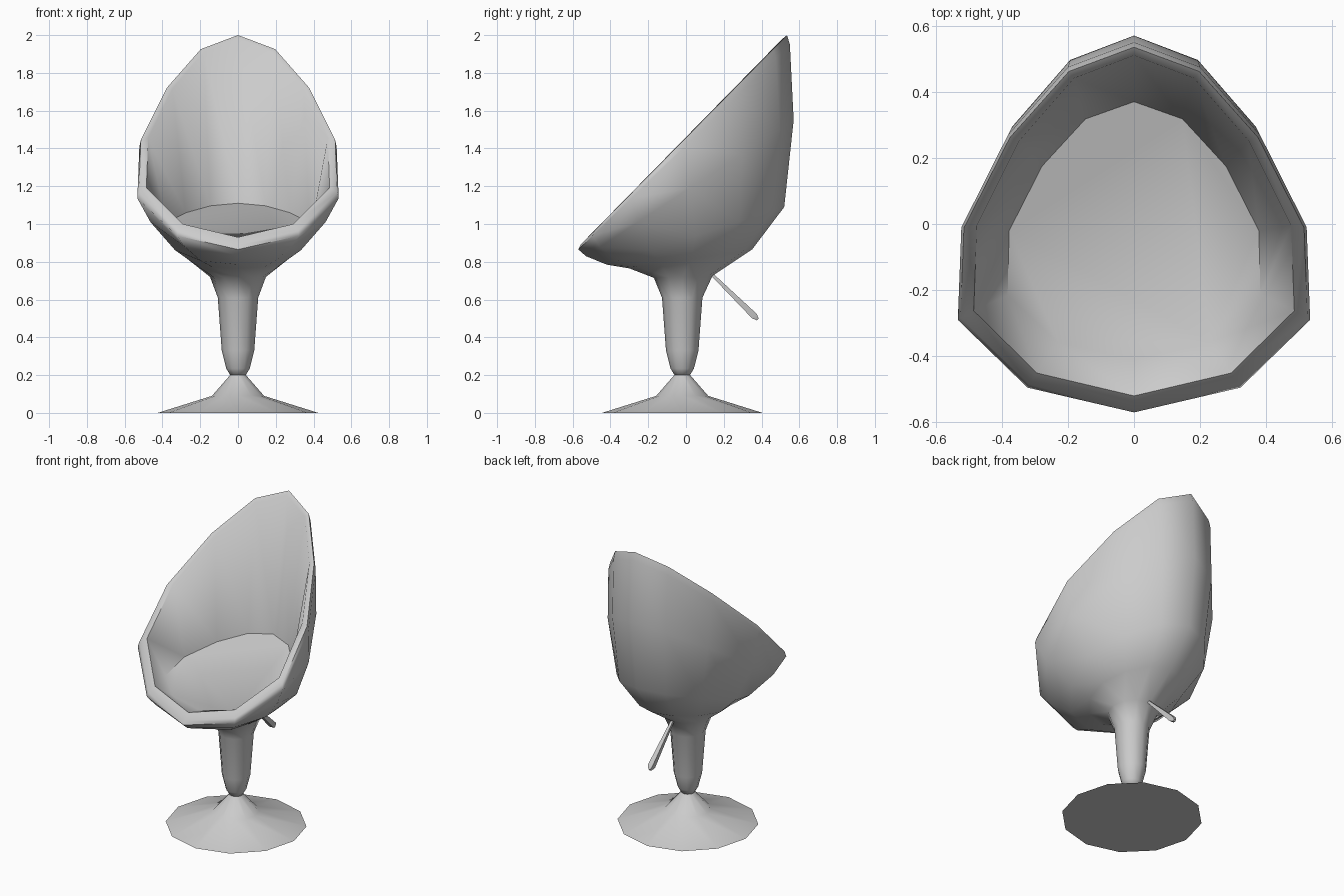
import bpy, bmesh, math
from mathutils import Vector

if "Cube" in bpy.data.objects:
    bpy.data.objects.remove(bpy.data.objects["Cube"])

SIDES = 12
AXIS_Y = -0.02
# Half-outline of the egg, from back to front, as fractions of the half width
EGG = [0, 0.375, 0.715, 0.98, 1, 0.605, 0]

grey = bpy.data.materials.new("light_grey")
grey.use_nodes = True
grey.diffuse_color = (0.6, 0.6, 0.6, 1)
grey.node_tree.nodes["Principled BSDF"].inputs["Base Color"].default_value = (0.6, 0.6, 0.6, 1)


def ring(width, front, back, egg=1.0, pinch=1.0):
    """Tilted ring; front and back are (y, z), egg blends circle to egg, pinch narrows the front."""
    points = []
    for i in range(SIDES):
        a = math.tau * i / SIDES
        t = (1 + math.cos(a)) / 2
        side = 1 if i <= 6 else -1
        x = side * EGG[min(i, SIDES - i)] * egg + math.sin(a) * (1 - egg)
        if t < 0.4:
            x *= pinch
        y, z = Vector(front).lerp(Vector(back), t)
        points.append((x * width, y, z))
    return points


def disc(radius, z):
    return ring(radius, (AXIS_Y - radius, z), (AXIS_Y + radius, z), 0)


def loft(name, rings, angle):
    bm = bmesh.new()
    loops = [[bm.verts.new(p) for p in r] for r in rings]
    for low, high in zip(loops, loops[1:]):
        n = len(low)
        for i in range(n):
            j = (i + 1) % n
            bm.faces.new((low[i], low[j], high[j], high[i]))
    bm.faces.new(loops[0])
    bm.faces.new(loops[-1])
    bmesh.ops.recalc_face_normals(bm, faces=bm.faces)
    mesh = bpy.data.meshes.new(name)
    bm.to_mesh(mesh)
    bm.free()
    mesh.materials.append(grey)
    obj = bpy.data.objects.new(name, mesh)
    bpy.context.collection.objects.link(obj)
    bpy.ops.object.select_all(action="DESELECT")
    obj.select_set(True)
    bpy.context.view_layer.objects.active = obj
    bpy.ops.object.shade_smooth_by_angle(angle=math.radians(angle))
    return obj


# Stem flowing into the outer shell, over the rim and down to the seat
stem = [disc(r, z) for r, z in
        [(0.038, 0.195), (0.062, 0.235), (0.086, 0.33), (0.107, 0.61)]]
shell = [
    ring(0.148, (-0.17, 0.715), (0.14, 0.725), 0),
    ring(0.27, (-0.30, 0.765), (0.35, 0.865), 0.3, 0.95),
    ring(0.40, (-0.42, 0.785), (0.52, 1.09), 0.6, 0.88),
    ring(0.515, (-0.53, 0.83), (0.57, 1.55), 1, 0.9),
    ring(0.533, (-0.57, 0.865), (0.55, 1.95)),
]
rim = [
    ring(0.525, (-0.558, 0.89), (0.535, 2.0)),
    ring(0.485, (-0.52, 0.93), (0.51, 1.98)),
]
seat = [ring(0.385, (-0.41, 0.905), (0.37, 1.11), 0.95)]
loft("egg_seat_and_stem", stem + shell + rim + seat, 66)

# Flared foot
loft("foot", [disc(0.425, 0), disc(0.138, 0.09), disc(0.042, 0.2)], 45)

# Height lever: square rod thickening toward a blunt tip
start, end = Vector((0, 0.12, 0.75)), Vector((0, 0.38, 0.495))
along = (end - start).normalized()
across = Vector((1, 0, 0))
up = along.cross(across)
rod = []
for t, half in [(0, 0.007), (0.93, 0.017), (1, 0.007)]:
    c = start.lerp(end, t)
    rod.append([c + across * half * sx + up * half * sy
                for sx, sy in [(1, 1), (-1, 1), (-1, -1), (1, -1)]])
loft("lever", rod, 30)
